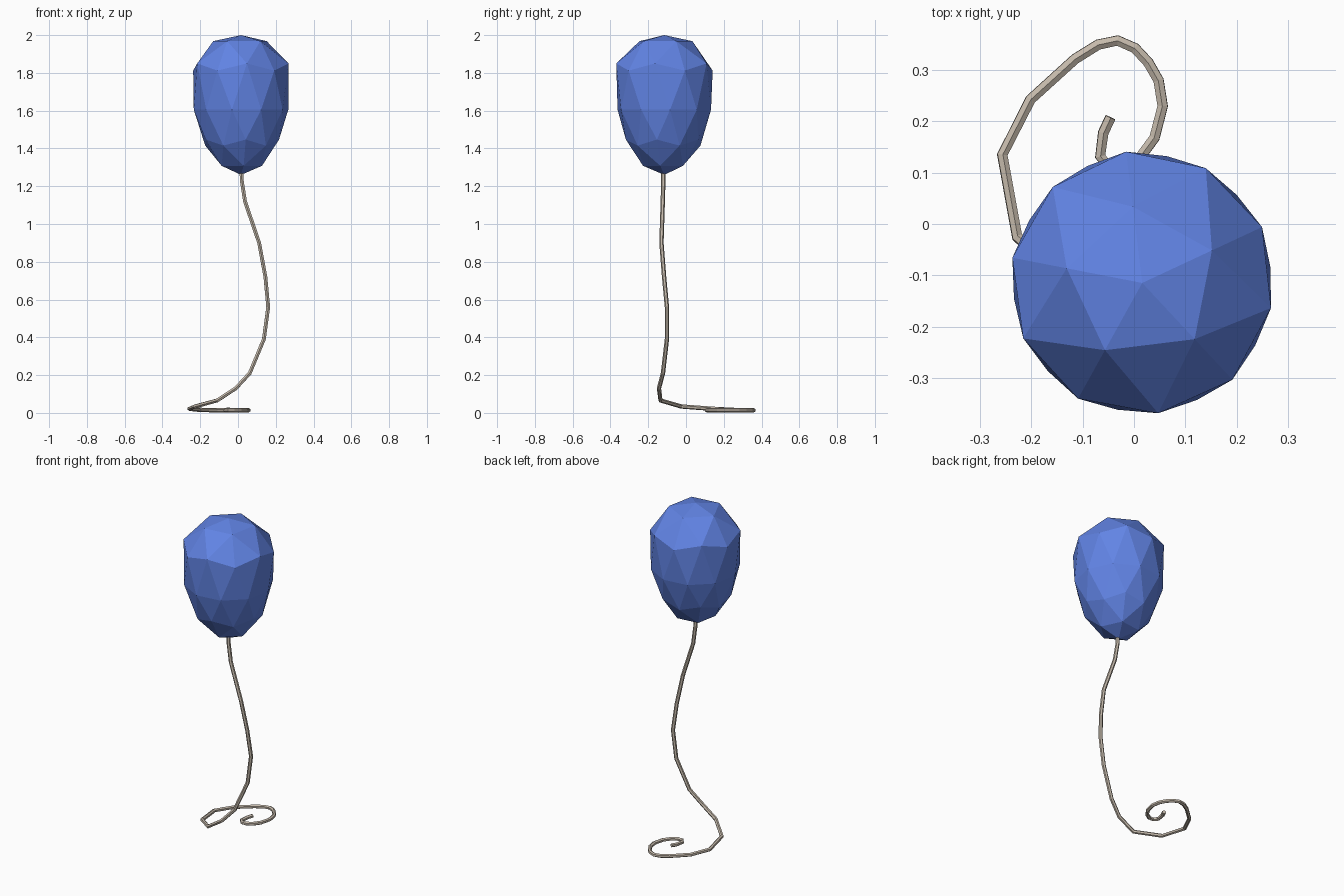
import bpy, bmesh, math
from mathutils import Matrix


def material(name, rgb):
    m = bpy.data.materials.new(name)
    m.diffuse_color = (*rgb, 1)
    return m


# Balloon: low-poly icosphere reshaped ring by ring (unit height -> z, radius)
PROFILE = [(-1.0, 1.26, 0.0), (-0.851, 1.308, 0.113), (-0.526, 1.415, 0.193),
           (-0.447, 1.447, 0.205), (0.0, 1.605, 0.252), (0.447, 1.812, 0.258),
           (0.526, 1.85, 0.256), (0.851, 1.968, 0.150), (1.0, 2.0, 0.0)]

bm = bmesh.new()
bmesh.ops.create_icosphere(bm, subdivisions=2, radius=1,
                           matrix=Matrix.Rotation(math.radians(25), 4, 'Z'))
for v in bm.verts:
    _, z, r = min(PROFILE, key=lambda p: abs(p[0] - v.co.z))
    a = math.atan2(v.co.y, v.co.x)
    v.co = (0.016 + r * math.cos(a), -0.115 + r * math.sin(a), z)
mesh = bpy.data.meshes.new("balloon")
bm.to_mesh(mesh)
bm.free()
mesh.materials.append(material("balloon_blue", (0.12, 0.23, 0.78)))
bpy.context.collection.objects.link(bpy.data.objects.new("balloon", mesh))

# String: hanging part, then a curl lying on the floor
PATH = [(0.018, -0.12, 1.29), (0.02, -0.12, 1.23), (0.037, -0.123, 1.12),
        (0.112, -0.13, 0.9), (0.145, -0.116, 0.72), (0.16, -0.101, 0.56),
        (0.137, -0.101, 0.39), (0.062, -0.122, 0.21), (-0.012, -0.143, 0.13),
        (-0.11, -0.135, 0.066), (-0.228, -0.025, 0.034), (-0.257, 0.135, 0.022),
        (-0.202, 0.243, 0.016), (-0.115, 0.322, 0.014), (-0.07, 0.35, 0.014),
        (-0.032, 0.358, 0.014), (0.002, 0.343, 0.014), (0.028, 0.315, 0.014),
        (0.048, 0.28, 0.014), (0.056, 0.23, 0.014), (0.04, 0.168, 0.014),
        (0.012, 0.13, 0.014), (-0.02, 0.11, 0.014), (-0.048, 0.11, 0.014),
        (-0.066, 0.132, 0.014), (-0.06, 0.178, 0.016), (-0.046, 0.208, 0.018)]

curve = bpy.data.curves.new("string", 'CURVE')
curve.dimensions = '3D'
curve.bevel_depth = 0.0115
curve.bevel_resolution = 1
curve.use_fill_caps = True
spline = curve.splines.new('POLY')
spline.points.add(len(PATH) - 1)
for point, co in zip(spline.points, PATH):
    point.co = (*co, 1)
spline.use_smooth = False
curve.materials.append(material("string_beige", (0.56, 0.49, 0.41)))
bpy.context.collection.objects.link(bpy.data.objects.new("string", curve))
